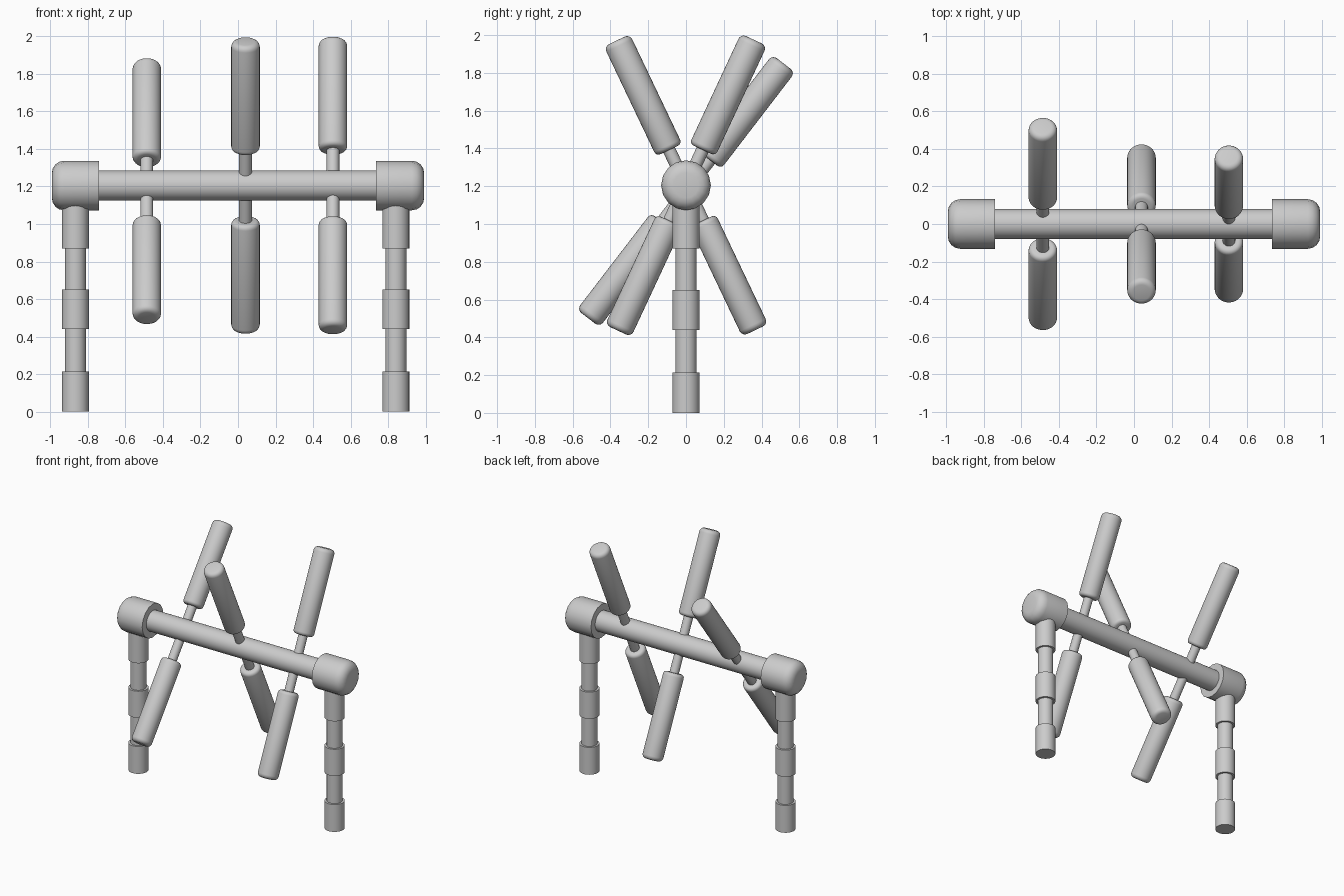
import bpy, bmesh
from math import sin, cos, pi, radians
from mathutils import Vector

if "Cube" in bpy.data.objects:
    bpy.data.objects.remove(bpy.data.objects["Cube"])

BAR_Z = 1.205


def lathe(name, profile, origin, axis, sides=32):
    """Revolve (radius, distance) points around an axis and close both ends."""
    rot = Vector((0, 0, 1)).rotation_difference(Vector(axis))
    bm = bmesh.new()
    rings = []
    for r, t in profile:
        rings.append([bm.verts.new(Vector(origin) + rot @ Vector(
            (r * cos(2 * pi * i / sides), r * sin(2 * pi * i / sides), t)))
            for i in range(sides)])
    for a, b in zip(rings, rings[1:]):
        for i in range(sides):
            j = (i + 1) % sides
            bm.faces.new((a[i], a[j], b[j], b[i]))
    bm.faces.new(rings[0][::-1])
    bm.faces.new(rings[-1])
    bmesh.ops.recalc_face_normals(bm, faces=bm.faces)
    mesh = bpy.data.meshes.new(name)
    bm.to_mesh(mesh)
    bm.free()
    ob = bpy.data.objects.new(name, mesh)
    bpy.context.collection.objects.link(ob)
    bpy.ops.object.select_all(action='DESELECT')
    ob.select_set(True)
    bpy.context.view_layer.objects.active = ob
    bpy.ops.object.shade_smooth_by_angle(angle=radians(35))
    return ob


def rounded_end(r, t, b, steps=4):
    """Quarter-round profile from the side wall to the end face at t."""
    return [(r - b + b * cos(pi / 2 * k / steps), t - b + b * sin(pi / 2 * k / steps))
            for k in range(steps + 1)]


# Horizontal bar
lathe("crossbar", [(0.08, -0.8), (0.08, 0.8)], (0, 0, BAR_Z), (1, 0, 0))

# End caps and stepped legs
for side, sx, inner, leg_x in (("left", -1, 0.742, -0.867), ("right", 1, 0.735, 0.841)):
    lathe(side + "_end_cap", [(0.132, inner)] + rounded_end(0.132, 0.992, 0.065),
          (0, 0, BAR_Z), (sx, 0, 0), sides=16)
    wide, thin = 0.072, 0.056
    lathe(side + "_leg", [(wide, 0), (wide, 0.215), (thin, 0.215), (thin, 0.44),
                          (wide, 0.44), (wide, 0.65), (thin, 0.65), (thin, 0.87),
                          (wide, 0.87), (wide, 1.15)], (leg_x, 0, 0), (0, 0, 1))

# Rods through the bar, each with a padded roller on both ends
for label, x, z, tilt in (("left", -0.486, 1.175, 37.5),
                          ("middle", 0.04, BAR_Z, -25.5),
                          ("right", 0.506, BAR_Z, 25)):
    direction = Vector((0, sin(radians(tilt)), cos(radians(tilt))))
    lathe(label + "_rod", [(0.034, -0.3), (0.034, 0.3)], (x, 0, z), direction, 20)
    start = [(r, 0.207 + 0.85 - t) for r, t in rounded_end(0.076, 0.85, 0.025)][::-1]
    pad = start + rounded_end(0.076, 0.85, 0.03)
    for end, s in (("upper", 1), ("lower", -1)):
        lathe(f"{label}_{end}_pad", pad, (x, 0, z), direction * s)
